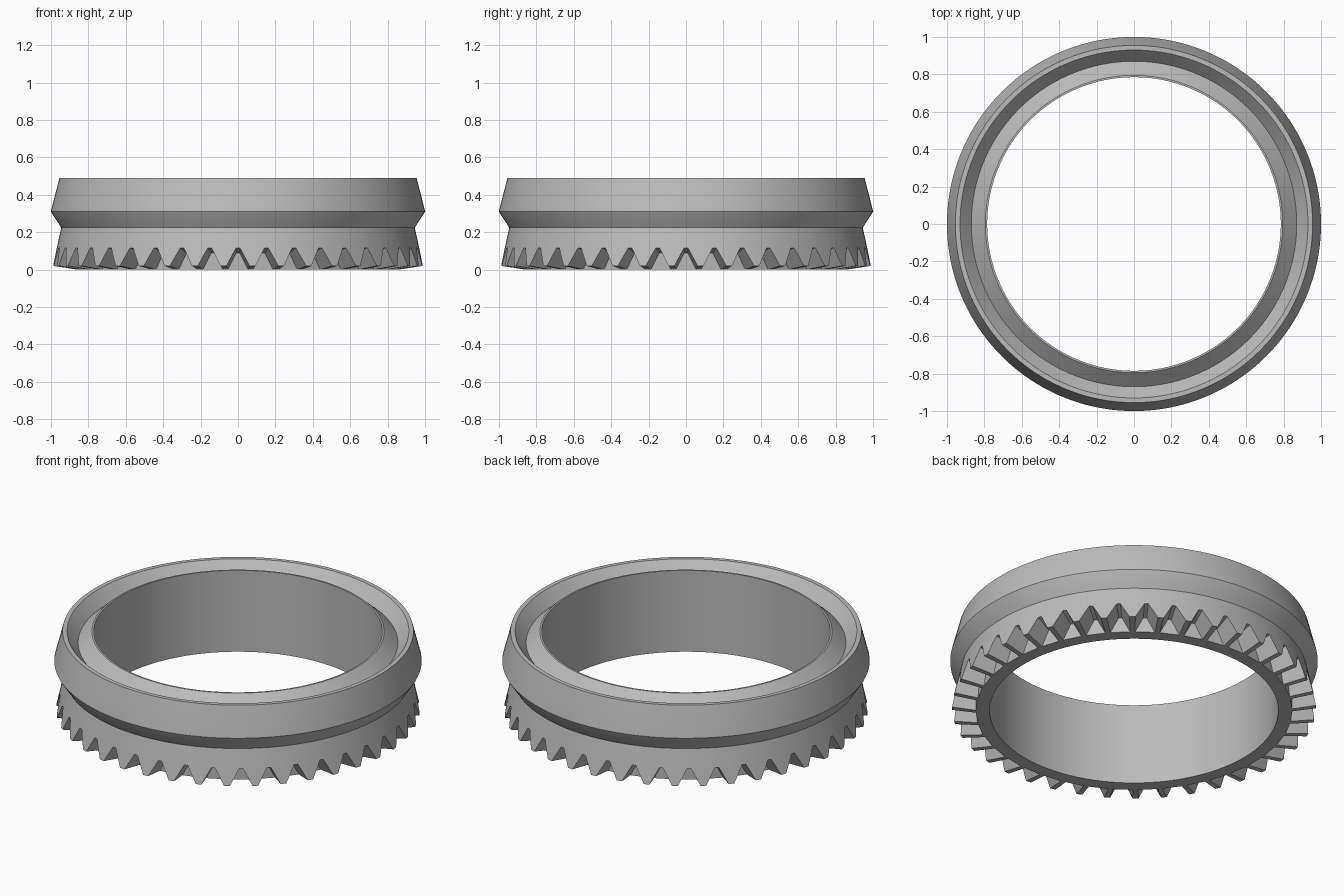
import bpy, bmesh
from math import radians, sin, cos, tau

cube = bpy.data.objects.get("Cube")
if cube:
    bpy.data.objects.remove(cube)

TEETH = 40
SEGMENTS = 160

grey = bpy.data.materials.new("steel_grey")
grey.use_nodes = True
colour = (0.5, 0.5, 0.5, 1)
grey.diffuse_color = colour
grey.node_tree.nodes["Principled BSDF"].inputs["Base Color"].default_value = colour


def make_object(name, bm):
    bmesh.ops.recalc_face_normals(bm, faces=bm.faces)
    mesh = bpy.data.meshes.new(name)
    bm.to_mesh(mesh)
    bm.free()
    mesh.materials.append(grey)
    obj = bpy.data.objects.new(name, mesh)
    bpy.context.collection.objects.link(obj)
    return obj


# Ring body: closed (radius, height) profile revolved about z
profile = [
    (0.785, 0), (0.86, 0), (0.99, 0.02),            # underside, tooth tips
    (0.945, 0.225), (0.996, 0.303), (1.0, 0.312),   # waist and shoulder
    (0.998, 0.322), (0.955, 0.49), (0.93, 0.49),    # outer rim
    (0.87, 0.42), (0.795, 0.488), (0.785, 0.488),   # grooved top, inner lip
]
bm = bmesh.new()
rings = []
for i in range(SEGMENTS):
    a = tau * i / SEGMENTS
    rings.append([bm.verts.new((r * cos(a), r * sin(a), z)) for r, z in profile])
for i, ring in enumerate(rings):
    after = rings[(i + 1) % SEGMENTS]
    for j in range(len(profile)):
        k = (j + 1) % len(profile)
        bm.faces.new((ring[j], after[j], after[k], ring[k]))
ring_obj = make_object("toothed_ring", bm)

# Tooth gaps: tapered wedges whose edges all meet at one point on the axis
APEX = -0.132
section = [(-3.75, 0.148), (3.75, 0.148), (0.6, 0.256), (-0.6, 0.256)]
bm = bmesh.new()
for i in range(TEETH):
    ends = []
    for r in (0.861, 1.03):
        ends.append([])
        for degrees, slope in section:
            a = tau * i / TEETH + radians(degrees)
            ends[-1].append(bm.verts.new((r * cos(a), r * sin(a), APEX + r * slope)))
    inner, outer = ends
    bm.faces.new(inner)
    bm.faces.new(outer[::-1])
    for j in range(4):
        k = (j + 1) % 4
        bm.faces.new((inner[j], outer[j], outer[k], inner[k]))
cutter = make_object("gap_cutter", bm)
cutter.hide_render = True

# Cut the gaps and bake the result
cut = ring_obj.modifiers.new("tooth_gaps", "BOOLEAN")
cut.operation = "DIFFERENCE"
cut.solver = "EXACT"
cut.object = cutter
bpy.context.view_layer.update()
graph = bpy.context.evaluated_depsgraph_get()
baked = bpy.data.meshes.new_from_object(ring_obj.evaluated_get(graph))
ring_obj.modifiers.clear()
ring_obj.data = baked
bpy.data.objects.remove(cutter)

# Smooth round walls, crisp machined edges
bpy.ops.object.select_all(action="DESELECT")
ring_obj.select_set(True)
bpy.context.view_layer.objects.active = ring_obj
bpy.ops.object.shade_smooth_by_angle(angle=radians(30))
